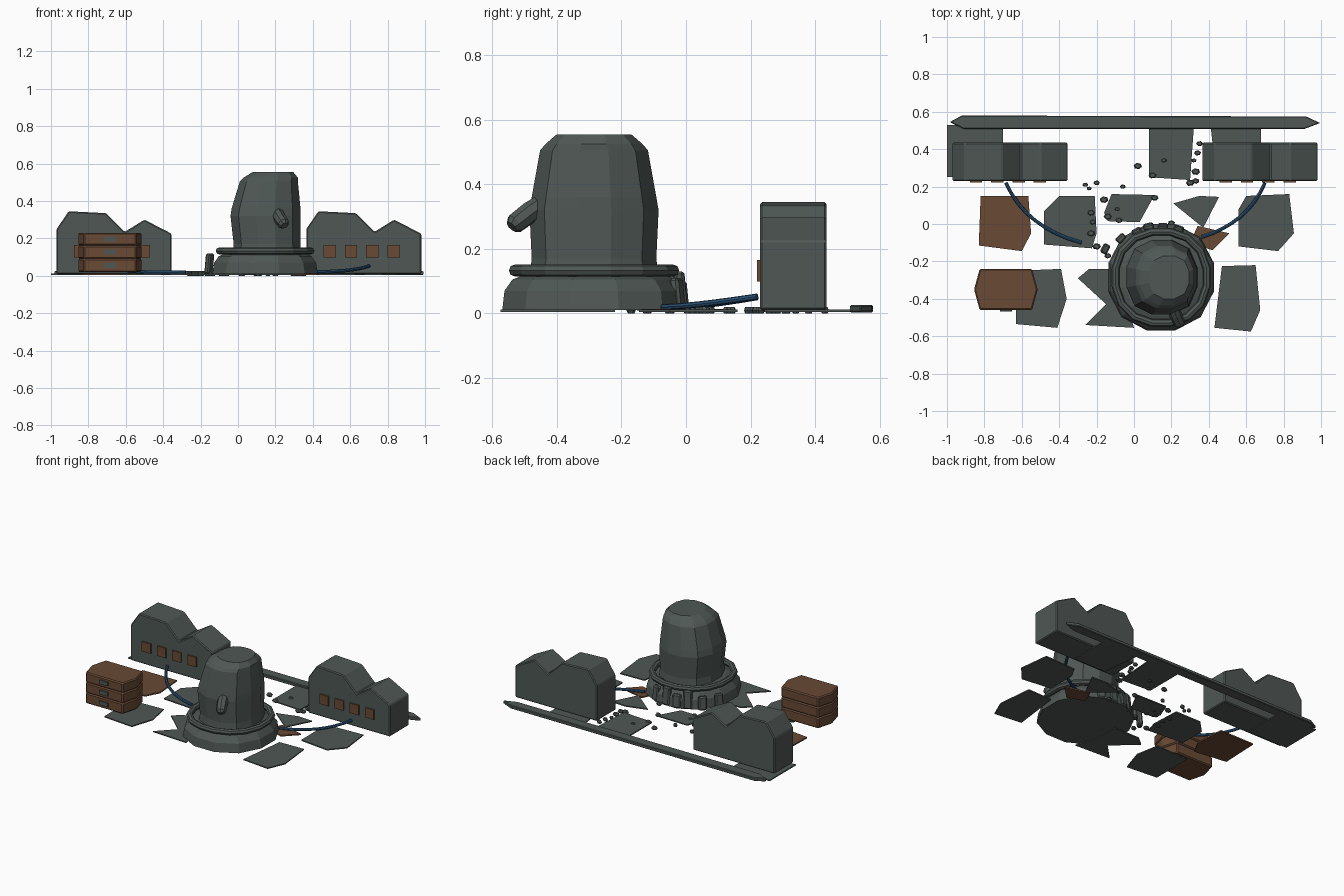
import bpy, bmesh, math, random
from mathutils import Vector, Matrix

if "Cube" in bpy.data.objects:
    bpy.data.objects.remove(bpy.data.objects["Cube"])

random.seed(4)


def mat(name, rgb):
    m = bpy.data.materials.new(name)
    m.diffuse_color = (*rgb, 1)
    m.use_nodes = True
    m.node_tree.nodes["Principled BSDF"].inputs["Base Color"].default_value = m.diffuse_color
    return m


SLATE = mat("slate", (0.078, 0.096, 0.090))
BROWN = mat("rust_brown", (0.140, 0.067, 0.036))
BLUE = mat("cable_blue", (0.027, 0.095, 0.20))


def finish(name, bm, material, bevel=0):
    bmesh.ops.recalc_face_normals(bm, faces=bm.faces[:])
    me = bpy.data.meshes.new(name)
    bm.to_mesh(me)
    bm.free()
    me.materials.append(material)
    ob = bpy.data.objects.new(name, me)
    bpy.context.collection.objects.link(ob)
    if bevel:
        b = ob.modifiers.new("bevel", 'BEVEL')
        b.width, b.segments = bevel, 1
    return ob


def loft(name, rings, material, bevel=0):
    """Skin a stack of equal-length point rings and cap both ends."""
    bm = bmesh.new()
    vs = [[bm.verts.new(p) for p in r] for r in rings]
    n = len(vs[0])
    for a, b in zip(vs, vs[1:]):
        for i in range(n):
            j = (i + 1) % n
            bm.faces.new((a[i], a[j], b[j], b[i]))
    bm.faces.new(vs[0])
    bm.faces.new(vs[-1])
    return finish(name, bm, material, bevel)


def slab(name, pts, z0, z1, material, bevel=0):
    return loft(name, [[(x, y, z) for x, y in pts] for z in (z0, z1)], material, bevel)


def box(name, c, s, material, rot=0, tilt=0, bevel=0):
    bm = bmesh.new()
    bmesh.ops.create_cube(bm, size=1)
    m = (Matrix.Translation(c) @ Matrix.Rotation(rot, 4, 'Z')
         @ Matrix.Rotation(tilt, 4, 'Y') @ Matrix.Diagonal((*s, 1)))
    bm.transform(m)
    return finish(name, bm, material, bevel)


def squircle(cx, cy, rx, ry, z, n=12, e=2.5):
    pts = []
    for i in range(n):
        a = 2 * math.pi * (i + 0.5) / n
        c, s = math.cos(a), math.sin(a)
        k = (abs(c) ** e + abs(s) ** e) ** (-1 / e) / 0.985
        pts.append((cx + rx * k * c, cy + ry * k * s, z))
    return pts


def tube(name, pts, r, material, sides=8):
    """Round-section tube along points; r may be a list of radii."""
    pts = [Vector(p) for p in pts]
    rr = r if isinstance(r, list) else [r] * len(pts)
    rings = []
    for i, p in enumerate(pts):
        d = (pts[min(i + 1, len(pts) - 1)] - pts[max(i - 1, 0)]).normalized()
        u = d.cross(Vector((0, 0, 1))).normalized()
        v = u.cross(d)
        rings.append([p + rr[i] * (u * math.cos(t) + v * math.sin(t))
                      for t in (2 * math.pi * k / sides for k in range(sides))])
    return loft(name, rings, material)


# Central tower: flared base, bulging body
CX, CY = 0.145, -0.285
loft("tower_base", [squircle(CX, CY, rx, ry, z, 12, 2.2) for rx, ry, z in
     [(.285, .287, .01), (.275, .28, .07), (.25, .255, .105), (.20, .205, .125)]], SLATE)
loft("tower_body", [squircle(x, CY, rx, ry, z) for x, rx, ry, z in
     [(.155, .185, .20, .11), (.155, .178, .193, .17), (.147, .187, .20, .32),
      (.15, .184, .193, .36), (.165, .155, .167, .505), (.175, .145, .15, .525),
      (.187, .108, .115, .555)]], SLATE)

# Collar ring around the tower
ring_pts = squircle(CX, CY, .243, .243, .133, 16, 2.2)
bm = bmesh.new()
loops = []
for x, y, z in ring_pts:
    d = Vector((x - CX, y - CY, 0)).normalized()
    loops.append([bm.verts.new(Vector((x, y, z)) + d * .021 * math.cos(t)
                  + Vector((0, 0, .019 * math.sin(t))))
                  for t in (math.pi * k / 4 for k in range(8))])
for i in range(16):
    a, b = loops[i], loops[(i + 1) % 16]
    for k in range(8):
        bm.faces.new((a[k], a[(k + 1) % 8], b[(k + 1) % 8], b[k]))
finish("tower_collar", bm, SLATE)

# Stub spout on the front of the tower
tube("tower_spout", [(.21, -.45, .335), (.222, -.485, .312), (.243, -.53, .278),
     (.249, -.54, .268)], [.032, .034, .032, .02], SLATE)

# Leaning broken slabs behind the tower
for deg, r, h in [(70, .275, .10), (88, .27, .12), (104, .28, .09), (118, .275, .12),
                  (136, .30, .09), (153, .335, .11)]:
    a = math.radians(deg)
    box("leaning_slab", (CX + r * math.cos(a), CY + r * math.sin(a), .01 + h / 2),
        (.03, .055, h), SLATE, a, -.1, .008)

# Two twin-gabled buildings with four windows each
PROFILE = [(-.97, .01), (-.97, .25), (-.905, .345), (-.705, .335), (-.605, .235),
           (-.50, .30), (-.355, .225), (-.355, .01)]
for side, off in (("left", 0), ("right", 1.335)):
    loft(side + "_building", [[(x + off, y, z) for x, z in PROFILE] for y in (.23, .435)],
         SLATE, .006)
    for i in range(4):
        box(side + "_window", (-.845 + off + i * .114, .2255, .132), (.066, .0095, .066), BROWN)

# Chest of three drawers with handles
OUT = [(-.825, -.24), (-.545, -.24), (-.515, -.35), (-.545, -.46), (-.825, -.46), (-.855, -.35)]
for i, (z0, z1) in enumerate([(.02, .092), (.092, .162), (.162, .23)]):
    slab("drawer", OUT, z0, z1, BROWN, .007)
    box("drawer_handle", (-.685, -.463, z0 + .035), (.064, .009, .026), SLATE)

# Flat ground tiles, whole and broken
TILES = [
    [(-1, .25), (-.70, .25), (-.70, .52), (-1, .53)],
    [(-.40, .15), (-.21, .15), (-.20, -.05), (-.225, -.13), (-.48, -.11), (-.48, .07)],
    [(-.63, -.25), (-.39, -.24), (-.36, -.40), (-.41, -.555), (-.63, -.535)],
    [(.60, .15), (.83, .16), (.855, -.05), (.77, -.145), (.56, -.12), (.56, .08)],
    [(.47, -.225), (.65, -.22), (.675, -.46), (.625, -.575), (.43, -.555)],
    [(.08, .52), (.32, .52), (.30, .235), (.08, .25)],
    [(.41, .52), (.68, .52), (.68, .25), (.44, .25)],
    [(-.12, .16), (.11, .155), (.03, .01), (-.14, .015), (-.16, .06)],
    [(.21, .11), (.35, .15), (.455, .145), (.37, -.02)],
    [(-.30, -.29), (-.24, -.24), (-.05, -.24), (-.05, -.52)],
    [(-.26, -.54), (-.06, -.34), (.0, -.555)],
]
for pts in TILES:
    slab("ground_tile", pts, .005, .0125, SLATE)
slab("brown_tile", [(-.82, .15), (-.565, .15), (-.55, -.05), (-.60, -.145), (-.83, -.115)],
     .004, .013, BROWN)
slab("brown_shard", [(.34, -.01), (.51, -.05), (.42, -.14), (.30, -.10)], .004, .013, BROWN)

# Long kerb along the back
slab("back_kerb", [(-.985, .545), (-.92, .58), (.92, .575), (.995, .54), (.91, .508),
     (-.91, .508)], .003, .026, SLATE, .004)

# Blue cables from the buildings to the tower
for name, p in (("left_cable", [(-.685, .22, .05), (-.53, .02, .022), (-.28, -.10, .02)]),
                ("right_cable", [(.70, .22, .052), (.57, .04, .028), (.36, -.07, .02)])):
    a, b, c = (Vector(q) for q in p)
    ctrl = 2 * b - (a + c) / 2
    tube(name, [a * (1 - t) ** 2 + ctrl * 2 * t * (1 - t) + c * t * t
                for t in (k / 8 for k in range(9))], .0095, BLUE)

# Scattered rubble
RUBBLE = [(-.26, .21), (-.20, .22), (-.24, .19), (-.16, .13), (-.23, .06), (-.22, .01),
          (-.09, .08), (-.06, .20), (.02, .31), (.10, .26), (.16, .34), (.11, .14),
          (.30, .22), (.33, .23), (.34, .38), (.35, .43), (.33, .28), (.20, .005),
          (-.23, -.05), (-.20, -.12), (-.14, -.17), (-.08, .02), (.32, .34), (-.14, .04)]
for x, y in RUBBLE:
    r, a0 = random.uniform(.013, .025), random.uniform(0, 1)
    hexa = [(math.cos(a0 + k * math.pi / 3), .75 * math.sin(a0 + k * math.pi / 3))
            for k in range(6)]
    loft("rubble_stone", [[(x + r * s * u, y + r * s * v, z) for u, v in hexa]
         for s, z in ((.7, 0), (1, .009), (.65, .02))], SLATE)
